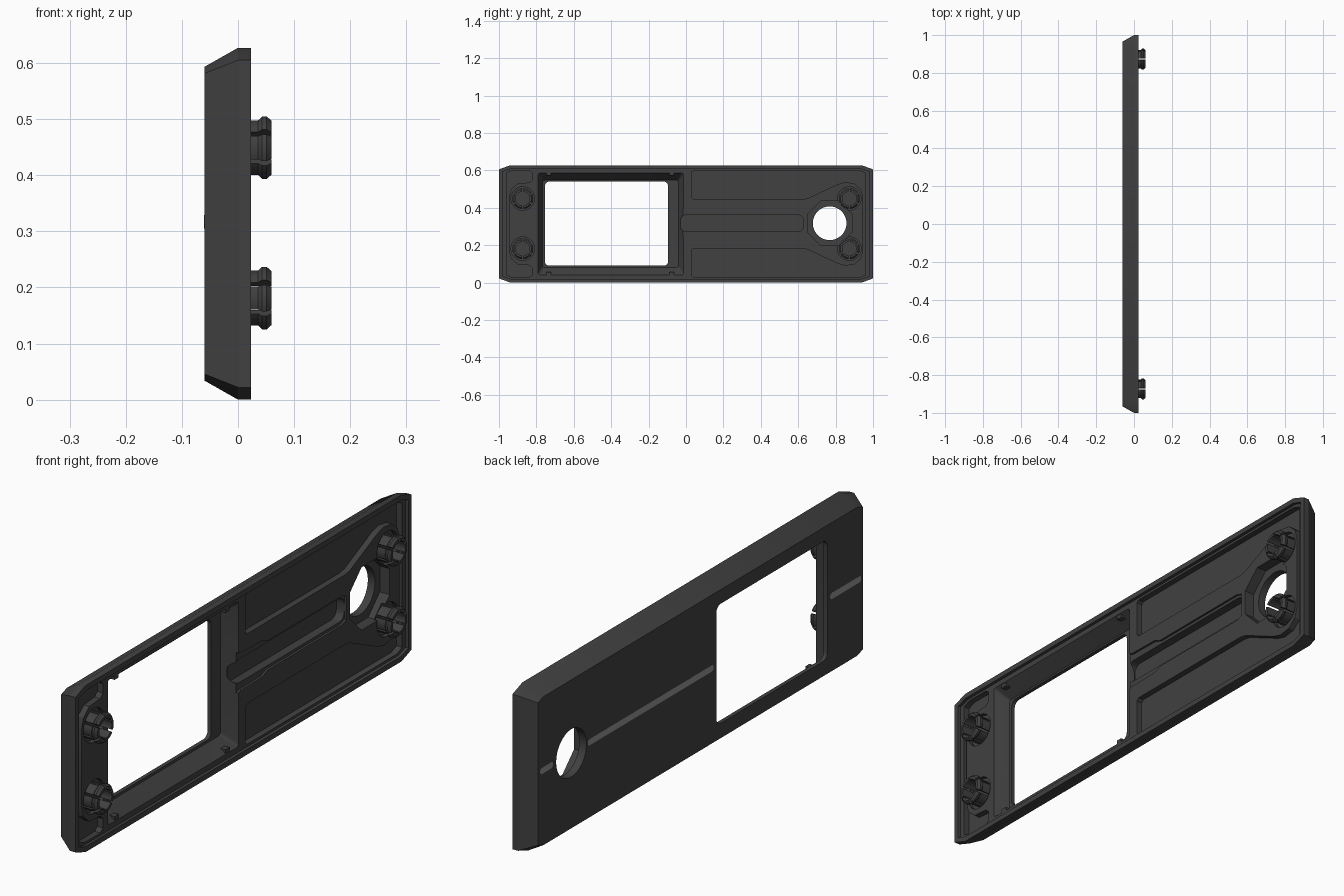
import bpy, bmesh, math

if "Cube" in bpy.data.objects:
    bpy.data.objects.remove(bpy.data.objects["Cube"])

H = 0.627          # panel height
MID = H / 2


def material(name, v):
    m = bpy.data.materials.new(name)
    m.diffuse_color = (v, v, v, 1)
    m.use_nodes = True
    m.node_tree.nodes["Principled BSDF"].inputs["Base Color"].default_value = m.diffuse_color
    return m


BODY = material("dark_grey", 0.052)
LIGHT = material("light_grey", 0.30)


def loft(name, sections, mat=BODY):
    """Solid through matching yz outlines, given as (x, outline) pairs."""
    bm = bmesh.new()
    rings = [[bm.verts.new((x, y, z)) for y, z in pts] for x, pts in sections]
    for a, b in zip(rings, rings[1:]):
        n = len(a)
        for i in range(n):
            j = (i + 1) % n
            bm.faces.new((a[i], a[j], b[j], b[i]))
    bm.faces.new(rings[0])
    bm.faces.new(rings[-1])
    bmesh.ops.recalc_face_normals(bm, faces=bm.faces)
    me = bpy.data.meshes.new(name)
    bm.to_mesh(me)
    bm.free()
    ob = bpy.data.objects.new(name, me)
    bpy.context.collection.objects.link(ob)
    me.materials.append(mat)
    return ob


def prism(name, pts, x0, x1, mat=BODY):
    return loft(name, [(x0, pts), (x1, pts)], mat)


def circle(cy, cz, r, n=40, turn=0.0):
    return [(cy + r * math.cos(turn + 2 * math.pi * i / n),
             cz + r * math.sin(turn + 2 * math.pi * i / n)) for i in range(n)]


def rounded(y0, y1, z0, z1, r, n=5):
    pts = []
    for k, (cy, cz) in enumerate([(y1 - r, z1 - r), (y0 + r, z1 - r),
                                  (y0 + r, z0 + r), (y1 - r, z0 + r)]):
        for i in range(n + 1):
            a = math.pi / 2 * (k + i / n)
            pts.append((cy + r * math.cos(a), cz + r * math.sin(a)))
    return pts


def outline(hy, cut_y, z0, cut_z):
    """Cut-corner rectangle, symmetric about the panel middle."""
    q = [(hy, cut_z), (hy, H - cut_z), (cut_y, H - z0)]
    q += [(-cut_y, H - z0), (-hy, H - cut_z), (-hy, cut_z)]
    return q + [(-cut_y, z0), (cut_y, z0)]


def flip(pts):
    return [(y, H - z) for y, z in pts]


def activate(ob):
    bpy.ops.object.select_all(action='DESELECT')
    ob.select_set(True)
    bpy.context.view_layer.objects.active = ob


def cut(target, cutter):
    activate(target)
    mod = target.modifiers.new("cut", 'BOOLEAN')
    mod.operation = 'DIFFERENCE'
    mod.solver = 'EXACT'
    mod.object = cutter
    bpy.ops.object.modifier_apply(modifier=mod.name)
    bpy.data.objects.remove(cutter, do_unlink=True)


# Panel with sloped outer border
edge = outline(1.0, 0.94, 0.0, 0.022)
panel = loft("panel", [(-0.06, outline(0.966, 0.934, 0.034, 0.0457)),
                       (0.0, edge), (0.023, edge)])

# Shallow field inside the rim
cut(panel, prism("field", outline(0.98, 0.938, 0.02, 0.034), 0.011, 0.1))

# Window: sloped recess, then the opening
cut(panel, loft("window_recess", [
    (-0.045, rounded(-0.768, -0.04, 0.08, H - 0.08, 0.012)),
    (0.011, rounded(-0.79, -0.013, 0.04, H - 0.04, 0.012)),
    (0.1, rounded(-0.79, -0.013, 0.04, H - 0.04, 0.012))]))
cut(panel, prism("window_hole", rounded(-0.755, -0.095, 0.09, 0.54, 0.025), -0.2, 0.2))

# Weight-saving pockets that wrap around the clip islands
long_pocket = [(0.03, 0.59), (0.04, 0.598), (0.93, 0.598), (0.96, 0.585),
               (0.96, 0.30), (0.946, 0.30), (0.946, 0.46), (0.935, 0.50),
               (0.90, 0.53), (0.85, 0.537), (0.81, 0.525), (0.65, 0.45),
               (0.62, 0.445), (0.04, 0.445), (0.03, 0.455)]
end_pocket = [(-0.96, 0.30), (-0.96, 0.585), (-0.93, 0.598), (-0.835, 0.598),
              (-0.82, 0.585), (-0.82, 0.55), (-0.835, 0.535), (-0.90, 0.53),
              (-0.935, 0.50), (-0.946, 0.46), (-0.946, 0.30)]
for pts in (long_pocket, end_pocket):
    for p in (pts, flip(pts)):
        cut(panel, prism("pocket", p, -0.012, 0.1))

# Cable channel: wide shallow step and deep slot
C = 0.317
half = [(-0.025, 0.08), (0.0, 0.07), (0.13, 0.068), (0.16, 0.055)]
half += [(0.60, 0.055), (0.63, 0.045)]
cut(panel, prism("channel_step", [(y, C + h) for y, h in half] +
                 [(y, C - h) for y, h in reversed(half)], 0.003, 0.1))
cut(panel, prism("channel_slot", rounded(-0.03, 0.628, C - 0.044, C + 0.044, 0.03), -0.03, 0.1))

# Round hole with octagonal recess
cut(panel, prism("octagon", circle(0.768, C, 0.128, 8, math.pi / 8), -0.03, 0.1))
cut(panel, prism("round_hole", circle(0.768, C, 0.09, 48), -0.2, 0.2))

# Round seats for the clips
clips = [(y, z) for y in (-0.873, 0.873) for z in (0.181, 0.449)]
for y, z in clips:
    cut(panel, prism("seat", circle(y, z, 0.063, 32), -0.005, 0.1))


# Snap clips: six sprung fingers, each a swept (radius, x) profile
def snap_clip(cy, cz):
    profile = [(0.037, -0.006), (0.049, -0.006), (0.049, 0.036), (0.056, 0.043),
               (0.056, 0.051), (0.048, 0.06), (0.037, 0.06)]
    bm = bmesh.new()
    for k in range(6):
        rings = []
        for i in range(6):
            a = math.radians(60 * k - 25 + 10 * i)
            rings.append([bm.verts.new((x, cy + r * math.cos(a), cz + r * math.sin(a)))
                          for r, x in profile])
        n = len(profile)
        for a, b in zip(rings, rings[1:]):
            for i in range(n):
                j = (i + 1) % n
                bm.faces.new((a[i], a[j], b[j], b[i]))
        bm.faces.new(rings[0])
        bm.faces.new(rings[-1])
    bmesh.ops.recalc_face_normals(bm, faces=bm.faces)
    me = bpy.data.meshes.new("snap_clip")
    bm.to_mesh(me)
    bm.free()
    me.materials.append(BODY)
    ob = bpy.data.objects.new("snap_clip", me)
    bpy.context.collection.objects.link(ob)
    return ob


parts = [panel] + [snap_clip(y, z) for y, z in clips]

# Small retaining tabs along the window recess
for y in (-0.735, -0.075):
    for z0, z1 in ((0.036, 0.056), (H - 0.056, H - 0.036)):
        prism("window_tab", [(y - 0.012, z0), (y + 0.012, z0),
                             (y + 0.012, z1), (y - 0.012, z1)], -0.03, 0.009)

# Light strips on the outer face
for y0, y1 in ((-0.955, -0.77), (-0.078, 0.67), (0.877, 0.955)):
    prism("light_strip", rounded(y0, y1, C - 0.012, C + 0.012, 0.0115), -0.0605, -0.058, LIGHT)

for ob in parts:
    activate(ob)
    bpy.ops.object.shade_smooth_by_angle(angle=math.radians(25))
